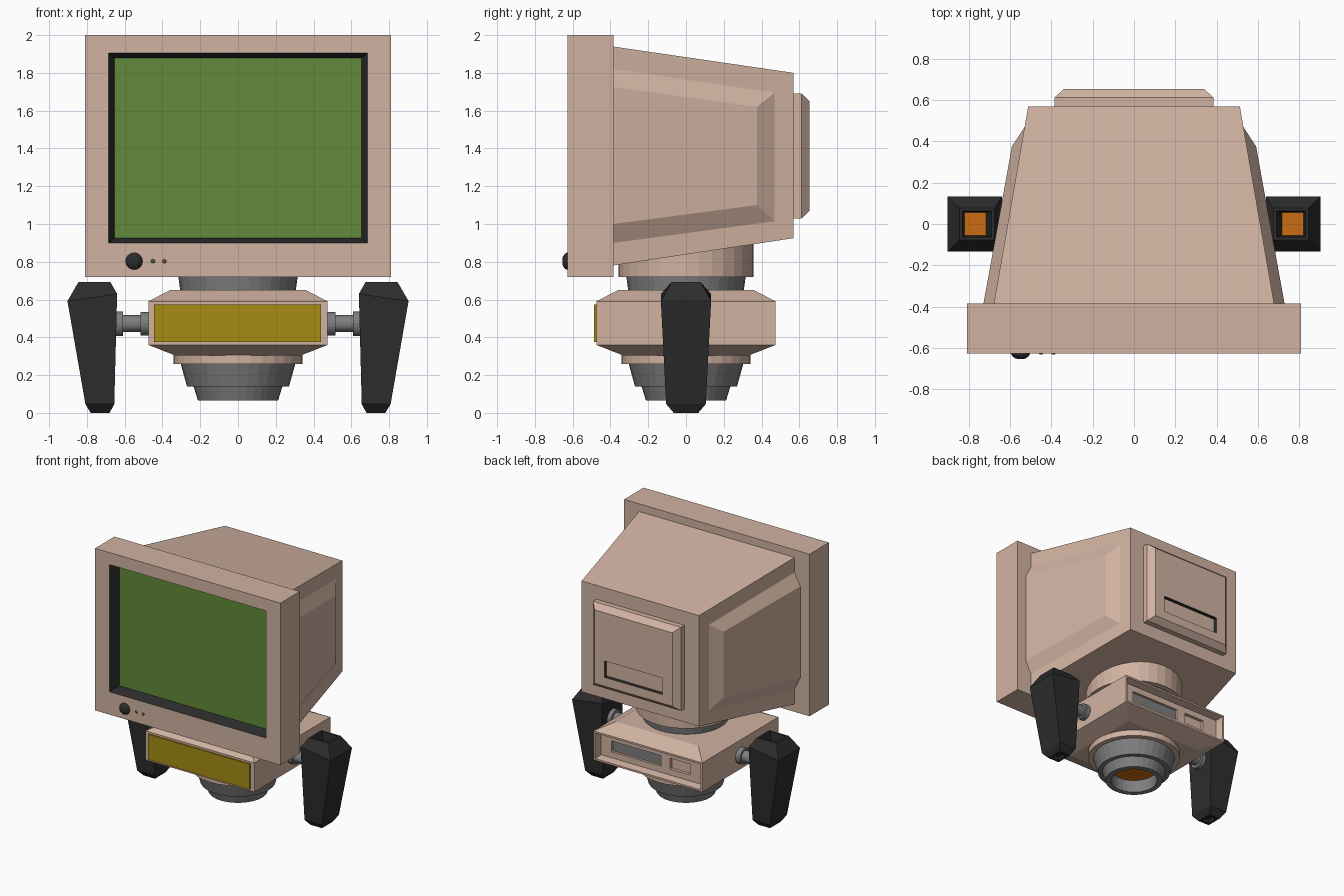
import bpy, bmesh, math
from mathutils import Matrix

if "Cube" in bpy.data.objects:
    bpy.data.objects.remove(bpy.data.objects["Cube"])


def mat(name, r, g, b):
    m = bpy.data.materials.new(name)
    m.diffuse_color = (r, g, b, 1)
    m.use_nodes = True
    m.node_tree.nodes["Principled BSDF"].inputs["Base Color"].default_value = m.diffuse_color
    return m


BEIGE = mat("beige plastic", 0.64, 0.45, 0.36)
DARK = mat("dark plastic", 0.026, 0.026, 0.027)
GREEN = mat("screen green", 0.12, 0.255, 0.04)
GREY = mat("grey metal", 0.21, 0.21, 0.21)
YELLOW = mat("yellow panel", 0.38, 0.265, 0.006)
ORANGE = mat("orange glow", 0.6, 0.15, 0.006)
LED = mat("led green", 0.06, 0.26, 0.06)


def make(name, bm, mats):
    bmesh.ops.recalc_face_normals(bm, faces=bm.faces)
    me = bpy.data.meshes.new(name)
    bm.to_mesh(me)
    bm.free()
    ob = bpy.data.objects.new(name, me)
    bpy.context.collection.objects.link(ob)
    for m in mats:
        me.materials.append(m)
    return ob


def loft(name, rings, mats, idx=None):
    """Skin matching rings of points; idx gives a material per band, then the end cap."""
    bm = bmesh.new()
    idx = idx or [0] * len(rings)
    vs = [[bm.verts.new(p) for p in r] for r in rings]
    n = len(vs[0])
    for k in range(len(vs) - 1):
        for i in range(n):
            j = (i + 1) % n
            f = bm.faces.new((vs[k][i], vs[k][j], vs[k + 1][j], vs[k + 1][i]))
            f.material_index = idx[k]
    bm.faces.new(vs[0])
    bm.faces.new(vs[-1]).material_index = idx[-1]
    return make(name, bm, mats)


def rect_y(y, x0, x1, z0, z1):
    return [(x0, y, z0), (x1, y, z0), (x1, y, z1), (x0, y, z1)]


def rect_z(z, x0, x1, y):
    return [(x0, -y, z), (x1, -y, z), (x1, y, z), (x0, y, z)]


def box(name, x0, x1, y0, y1, z0, z1, m):
    return loft(name, [rect_y(y0, x0, x1, z0, z1), rect_y(y1, x0, x1, z0, z1)], [m])


def turned(name, profile, mats, idx=None, seg=32, matrix=Matrix()):
    """Round part from (radius, height) points, turned about z then placed by matrix."""
    rings = [[(r * math.cos(math.tau * i / seg), r * math.sin(math.tau * i / seg), h)
              for i in range(seg)] for r, h in profile]
    ob = loft(name, rings, mats, idx)
    ob.data.transform(matrix)
    return ob


# Monitor bezel with recessed screen
loft("screen_bezel", [
    rect_y(-0.385, -0.81, 0.81, 0.72, 2.0),
    rect_y(-0.627, -0.81, 0.81, 0.72, 2.0),
    rect_y(-0.627, -0.685, 0.685, 0.90, 1.905),
    rect_y(-0.545, -0.655, 0.655, 0.925, 1.88)],
    [BEIGE, DARK, GREEN], [0, 0, 1, 2])

# Tapered monitor housing
loft("monitor_housing", [
    rect_y(-0.39, -0.68, 0.68, 0.78, 1.94),
    rect_y(0.57, -0.513, 0.513, 0.925, 1.80)], [BEIGE])

# Back cover with a shallow slot
loft("back_cover", [
    rect_y(0.56, -0.385, 0.385, 1.03, 1.69),
    rect_y(0.612, -0.385, 0.385, 1.03, 1.69),
    rect_y(0.655, -0.34, 0.34, 1.07, 1.65),
    rect_y(0.655, -0.255, 0.255, 1.14, 1.27),
    rect_y(0.625, -0.255, 0.255, 1.14, 1.27)],
    [BEIGE, DARK], [0, 0, 0, 1, 0])

# Knob and indicator lights
front = Matrix.Translation((-0.55, -0.625, 0.803)) @ Matrix.Rotation(math.pi / 2, 4, 'X')
turned("knob", [(0.045, -0.01), (0.045, 0.006), (0.038, 0.018), (0.024, 0.027), (0.008, 0.03)],
       [DARK], seg=16, matrix=front)
for name, x, m in (("green_light", 0.10, LED), ("orange_light", 0.16, ORANGE)):
    turned(name, [(0.011, -0.01), (0.011, 0.003), (0.006, 0.007)], [m], seg=12,
           matrix=Matrix.Translation((x, 0, 0)) @ front)

# Neck under the monitor
turned("neck_collar", [(0.358, 0.72), (0.358, 0.90)], [BEIGE])
turned("neck", [(0.305, 0.64), (0.317, 0.73)], [GREY])

# Base block with bevelled top and bottom, recess in the back
base = loft("base_block", [rect_z(0.305, -0.335, 0.335, 0.335), rect_z(0.36, -0.475, 0.475, 0.475),
                           rect_z(0.59, -0.475, 0.475, 0.475), rect_z(0.65, -0.36, 0.36, 0.36)], [BEIGE])
bm = bmesh.new()
bm.from_mesh(base.data)
bm.faces.ensure_lookup_table()
back = [f for f in bm.faces if f.normal.y > 0.99]
bmesh.ops.inset_individual(bm, faces=back, thickness=0.02)
bmesh.ops.inset_individual(bm, faces=back, thickness=0.015, depth=-0.06)
bm.to_mesh(base.data)
bm.free()

# Two port pockets cut in the recess floor
for x0, x1 in ((-0.07, 0.36), (-0.325, -0.15)):
    cutter = box("port_cutter", x0, x1, 0.39, 0.45, 0.432, 0.518, BEIGE)
    cutter.hide_render = True
    mod = base.modifiers.new("port", 'BOOLEAN')
    mod.operation = 'DIFFERENCE'
    mod.solver = 'EXACT'
    mod.object = cutter
    bpy.context.view_layer.objects.active = base
    bpy.ops.object.modifier_apply(modifier=mod.name)
    bpy.data.objects.remove(cutter)
box("port_plate", -0.07, 0.36, 0.388, 0.396, 0.432, 0.518, GREY)

# Yellow front panel
box("front_panel", -0.445, 0.44, -0.487, -0.47, 0.375, 0.575, YELLOW)

# Thruster under the base, hollow with an orange core
turned("thruster_collar", [(0.342, 0.258), (0.342, 0.31)], [BEIGE])
turned("thruster", [(0.305, 0.27), (0.303, 0.258), (0.27, 0.14), (0.235, 0.14), (0.212, 0.065),
                    (0.172, 0.065), (0.172, 0.165)], [GREY, ORANGE], [0, 0, 0, 0, 0, 0, 1])

for side, s in (("right", 1), ("left", -1)):
    # Raised panel on the housing side
    loft(side + "_side_panel", [
        [(s * 0.675, -0.388, 1.83), (s * 0.527, 0.475, 1.70),
         (s * 0.527, 0.475, 1.01), (s * 0.675, -0.388, 0.89)],
        [(s * 0.73, -0.388, 1.725), (s * 0.592, 0.375, 1.62),
         (s * 0.592, 0.375, 1.10), (s * 0.73, -0.388, 1.0)]], [BEIGE])

    # Axle with end discs
    turn = Matrix.Translation((0, 0, 0.472)) @ Matrix.Rotation(s * math.pi / 2, 4, 'Y')
    turned(side + "_axle", [(0.062, 0.46), (0.062, 0.515), (0.045, 0.515), (0.045, 0.61),
                            (0.066, 0.61), (0.066, 0.67)], [GREY], seg=24, matrix=turn)

    # Arm: foot recess, tapered shaft, sloped shoulder, orange well in the top
    rings = [rect_z(0.025, 0.70, 0.76, 0.04), rect_z(0.0, 0.70, 0.76, 0.04),
             rect_z(0.0, 0.68, 0.78, 0.065), rect_z(0.047, 0.655, 0.808, 0.105),
             [(x, y, 0.63 if x < 0.8 else 0.592) for x, y, z in rect_z(0, 0.64, 0.903, 0.133)],
             rect_z(0.692, 0.675, 0.845, 0.077), rect_z(0.692, 0.69, 0.83, 0.064),
             rect_z(0.59, 0.717, 0.822, 0.055)]
    loft(side + "_arm", [[(s * x, y, z) for x, y, z in r] for r in rings],
         [DARK, ORANGE], [0] * 7 + [1])
